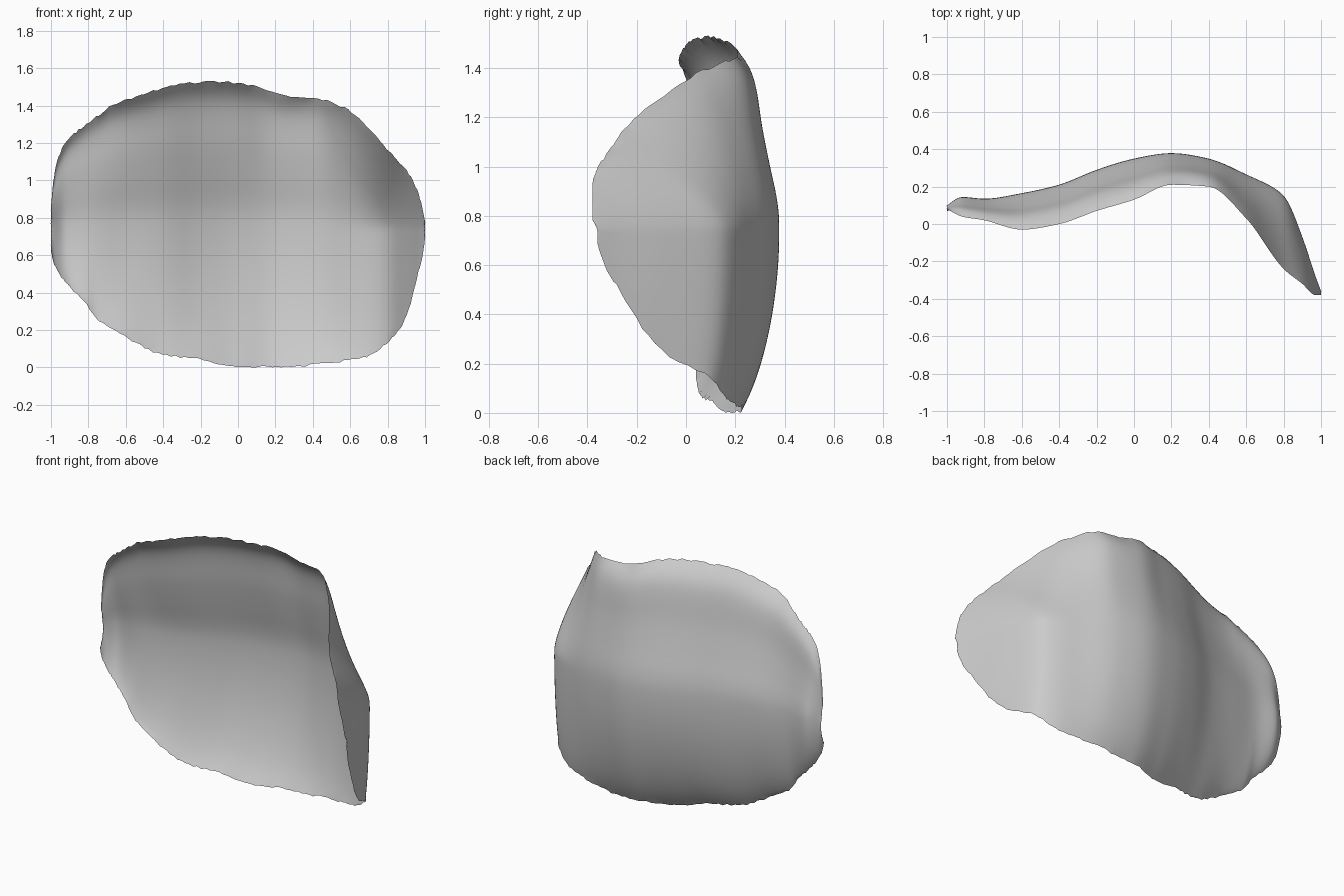
import bpy, bmesh, math, random

if "Cube" in bpy.data.objects:
    bpy.data.objects.remove(bpy.data.objects["Cube"])

random.seed(4)


def curve(points):
    """Monotone smooth interpolation through (x, value) points."""
    xs = [p[0] for p in points]
    vs = [p[1] for p in points]
    h = [b - a for a, b in zip(xs, xs[1:])]
    d = [(vs[i + 1] - vs[i]) / h[i] for i in range(len(h))]
    m = [d[0]]
    for a, b in zip(d, d[1:]):
        m.append(2 * a * b / (a + b) if a * b > 0 else 0.0)
    m.append(d[-1])

    def f(x):
        i = 0
        while i < len(h) - 1 and x > xs[i + 1]:
            i += 1
        t = min(max((x - xs[i]) / h[i], 0), 1)
        return ((1 + 2 * t) * (1 - t) ** 2 * vs[i] + t * (1 - t) ** 2 * h[i] * m[i]
                + t * t * (3 - 2 * t) * vs[i + 1] + t * t * (t - 1) * h[i] * m[i + 1])
    return f


# Front outline: height of the upper and lower rim
top_z = curve([(-1, .86), (-.99, .98), (-.97, 1.1), (-.92, 1.21), (-.86, 1.27), (-.76, 1.345),
               (-.68, 1.405), (-.5, 1.47), (-.3, 1.525), (-.1, 1.535), (.05, 1.52), (.25, 1.46),
               (.4, 1.45), (.58, 1.39), (.7, 1.28), (.8, 1.17), (.9, 1.06), (.96, .95),
               (.99, .84), (1, .79)])
bottom_z = curve([(-1, .63), (-.98, .55), (-.92, .46), (-.8, .33), (-.76, .27), (-.6, .17),
                  (-.4, .075), (-.2, .05), (0, .01), (.3, .01), (.45, .03), (.6, .045),
                  (.7, .07), (.8, .14), (.87, .22), (.92, .34), (.96, .5), (.99, .62), (1, .7)])

# Depth of the belly, the upper rim and the lower rim across the width
stations = [-1, -.92, -.8, -.6, -.4, -.2, 0, .2, .4, .6, .8, .9, .97, 1]
belly_y = curve(list(zip(stations, [.10, .145, .135, .165, .21, .29, .35, .38, .35, .265, .155, -.07, -.28, -.36])))
top_y = curve(list(zip(stations, [.08, .04, .02, -.03, 0, .07, .13, .21, .20, .03, -.24, -.32, -.38, -.38])))
low_y = curve(list(zip(stations, [.07, .08, .06, .04, .06, .11, .16, .22, .225, .19, .11, -.12, -.29, -.36])))

# Upper profile: shoulder above the pocket, then a lip hooking forward
shoulder = curve([(0, 0), (.08, .005), (.2, .07), (.34, .2), (.6, .42), (.75, .51),
                  (.87, .62), (.95, .8), (1, 1)])

COLS, ROWS = 120, 30
MID = 0.745


def smoothstep(a, b, x):
    t = min(max((x - a) / (b - a), 0), 1)
    return t * t * (3 - 2 * t)


bm = bmesh.new()
grid = []
for c in range(COLS + 1):
    x = -math.cos(math.pi * c / COLS)
    zt, zb = top_z(x), max(.008, bottom_z(x))
    side = smoothstep(.3, .75, x)
    col = []
    for r in range(-ROWS, ROWS + 1):
        u = abs(r) / ROWS
        if r >= 0:
            z = MID + (zt - MID) * u
            w = shoulder(u) * (1 - side) + u ** 1.5 * side
            y = belly_y(x) + (top_y(x) - belly_y(x)) * w
        else:
            z = MID + (zb - MID) * u
            w = .85 * u ** 2 + .15 * u ** 8
            y = belly_y(x) + (low_y(x) - belly_y(x)) * w
        # slightly ragged rim
        if abs(r) == ROWS or c in (0, COLS):
            z += random.uniform(-.006, .006) * (0 < c < COLS)
            x_j = x + (random.uniform(-.005, .002) * (1 if x > 0 else -1) if c in (0, COLS) else 0)
        else:
            x_j = x
        col.append(bm.verts.new((x_j, y, z)))
    grid.append(col)

# Sheet faces, outward side to the back
for a, b in zip(grid, grid[1:]):
    for r in range(2 * ROWS):
        bm.faces.new((a[r], a[r + 1], b[r + 1], b[r]))

# Even out the seams inside the sheet
inner = [v for v in bm.verts if not v.is_boundary]
for _ in range(6):
    bmesh.ops.smooth_vert(bm, verts=inner, factor=.5,
                          use_axis_x=False, use_axis_y=True, use_axis_z=False)
low = min(v.co.z for v in bm.verts)
for v in bm.verts:
    v.co.z -= low

mesh = bpy.data.meshes.new("curved_shell")
bm.to_mesh(mesh)
bm.free()
for p in mesh.polygons:
    p.use_smooth = True
shell = bpy.data.objects.new("curved_shell", mesh)
bpy.context.collection.objects.link(shell)
